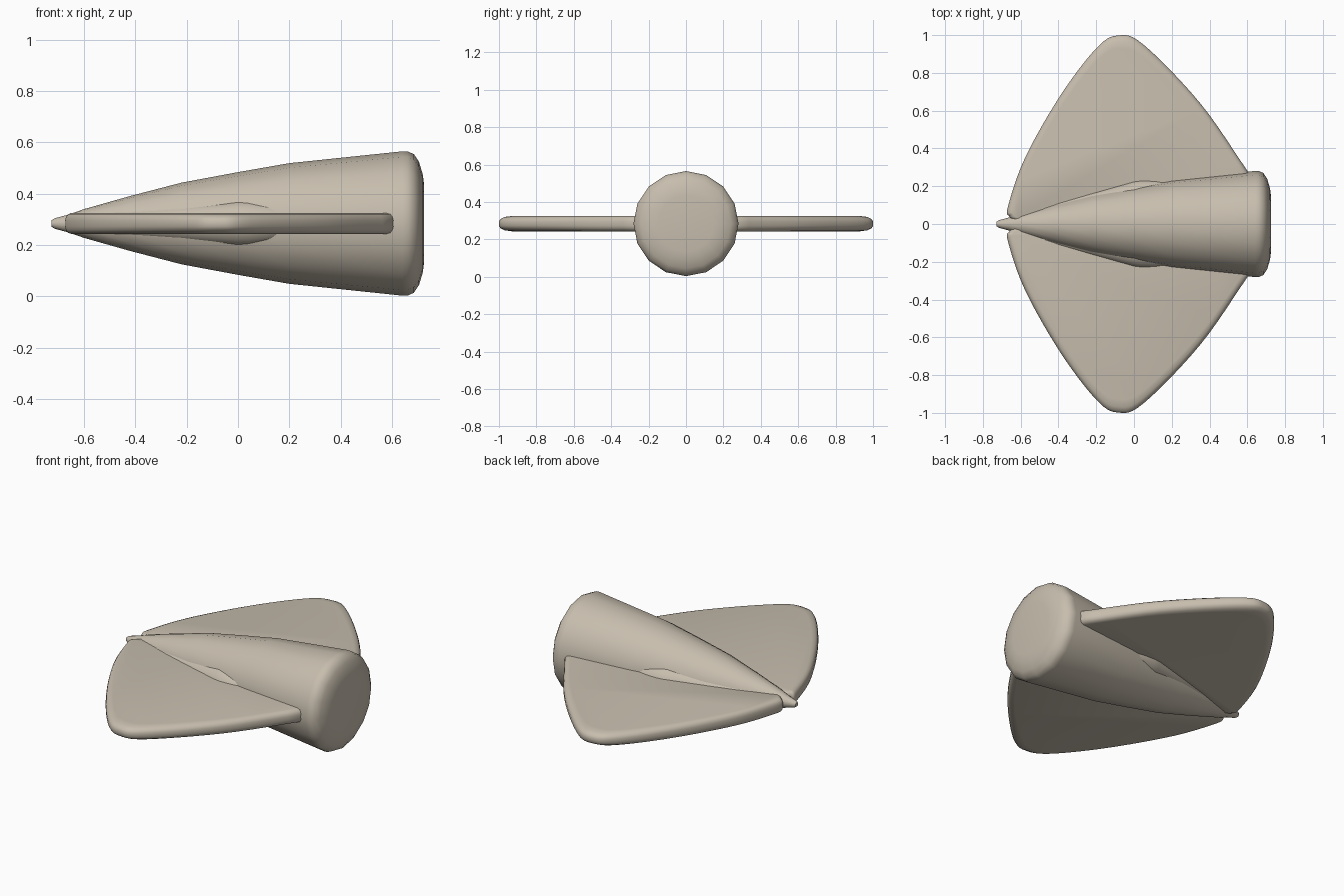
import bpy, bmesh, math
from mathutils import Vector

cube = bpy.data.objects.get("Cube")
if cube:
    bpy.data.objects.remove(cube)

AXIS_Z = 0.284

tan = bpy.data.materials.new("warm_tan")
tan.use_nodes = True
COLOUR = (0.57, 0.51, 0.42, 1)
tan.diffuse_color = COLOUR
tan.node_tree.nodes["Principled BSDF"].inputs["Base Color"].default_value = COLOUR


def loft(name, rings):
    """Skin a list of equal-length closed rings and cap both ends."""
    bm = bmesh.new()
    loops = [[bm.verts.new(p) for p in ring] for ring in rings]
    n = len(loops[0])
    for a, b in zip(loops, loops[1:]):
        for i in range(n):
            j = (i + 1) % n
            bm.faces.new((a[i], a[j], b[j], b[i]))
    bm.faces.new(loops[0][::-1])
    bm.faces.new(loops[-1])
    bmesh.ops.recalc_face_normals(bm, faces=bm.faces)
    mesh = bpy.data.meshes.new(name)
    bm.to_mesh(mesh)
    bm.free()
    mesh.materials.append(tan)
    obj = bpy.data.objects.new(name, mesh)
    bpy.context.collection.objects.link(obj)
    bpy.ops.object.select_all(action="DESELECT")
    obj.select_set(True)
    bpy.context.view_layer.objects.active = obj
    bpy.ops.object.shade_smooth_by_angle(angle=math.radians(42))
    return obj


def ring(x, y, r, sides=16):
    return [(x, y + r * math.cos(a), AXIS_Z + r * math.sin(a))
            for a in (math.tau * i / sides for i in range(sides))]


def smooth_path(pts, steps=6):
    """Catmull-Rom curve through the points."""
    pts = [Vector(p) for p in pts]
    ext = [pts[0] * 2 - pts[1]] + pts + [pts[-1] * 2 - pts[-2]]
    out = []
    for a, b, c, d in zip(ext, ext[1:], ext[2:], ext[3:]):
        for k in range(steps):
            t = k / steps
            out.append(0.5 * (2 * b + (c - a) * t + (2 * a - 5 * b + 4 * c - d) * t ** 2
                              + (3 * b - a - 3 * c + d) * t ** 3))
    return out + [pts[-1]]


# Tapered body along x
body = [(-0.727, 0.012), (-0.715, 0.02), (-0.66, 0.035), (-0.6, 0.056), (-0.42, 0.107),
        (-0.22, 0.159), (0, 0.2), (0.2, 0.235), (0.64, 0.281), (0.66, 0.281), (0.685, 0.27),
        (0.705, 0.24), (0.72, 0.19), (0.725, 0.15)]
loft("body", [ring(x, 0, r) for x, r in body])

# Wing outline and rounded edge layers: (outline scale, height)
edge = smooth_path([(-0.635, 0.02), (-0.66, 0.04), (-0.668, 0.09), (-0.577, 0.35),
                    (-0.39, 0.68), (-0.2, 0.93), (-0.085, 0.998), (0.05, 0.95),
                    (0.35, 0.64), (0.605, 0.275)])
outline = edge + [Vector((0.605, 0.15)), Vector((0.55, 0.02))]
half = [(1, 0.012), (0.99, 0.025), (0.965, 0.036), (0.92, 0.041)]
layers = [(s, -h) for s, h in reversed(half)] + half
centre = Vector((-0.05, 0.12))

# Side pods: (x, y of centre, radius)
pod = [(-0.58, 0.02, 0.02), (-0.48, 0.053, 0.05), (-0.25, 0.096, 0.071), (0, 0.142, 0.092),
       (0.04, 0.147, 0.092), (0.11, 0.155, 0.083), (0.2, 0.16, 0.066), (0.3, 0.16, 0.03)]

for side, sign in (("left", 1), ("right", -1)):
    rings = []
    for s, h in layers:
        sx = 1 - (1 - s) * 0.5
        rings.append([(centre.x + (p.x - centre.x) * sx,
                       sign * (centre.y + (p.y - centre.y) * s), AXIS_Z + h)
                      for p in outline])
    # Wings lie across the body: +y is the back, -y the front
    where = "back" if sign > 0 else "front"
    loft(where + "_wing", rings)
    loft(where + "_pod", [ring(x, sign * y, r) for x, y, r in pod])
